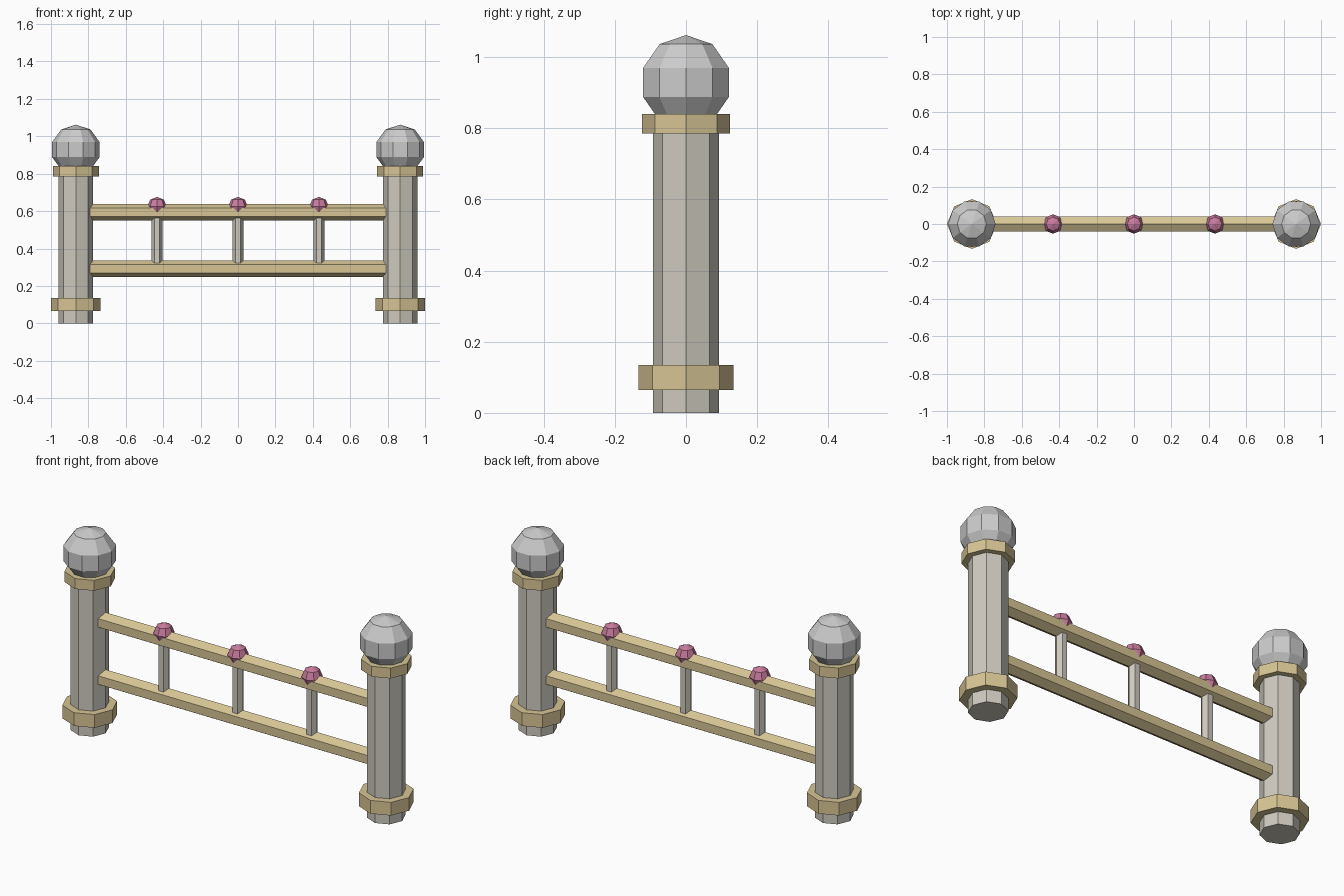
import bpy, bmesh, math
from mathutils import Matrix, Vector

if "Cube" in bpy.data.objects:
    bpy.data.objects.remove(bpy.data.objects["Cube"])


def material(name, rgb):
    m = bpy.data.materials.new(name)
    m.diffuse_color = (*rgb, 1)
    m.use_nodes = True
    m.node_tree.nodes["Principled BSDF"].inputs["Base Color"].default_value = m.diffuse_color
    return m


stone = material("pale_stone", (0.62, 0.59, 0.52))
brass = material("warm_tan", (0.68, 0.56, 0.30))
pink = material("pink_gem", (0.58, 0.20, 0.34))


def lathe(name, profile, sides, loc, mat=None, rot=None):
    """Faceted solid of revolution; the first corner lies on local +x."""
    bm = bmesh.new()
    rings = []
    for r, z in profile:
        if r == 0:
            rings.append([bm.verts.new((0, 0, z))] * sides)
        else:
            rings.append([bm.verts.new((r * math.cos(math.tau * i / sides),
                                        r * math.sin(math.tau * i / sides), z))
                          for i in range(sides)])
    for a, b in zip(rings, rings[1:]):
        for i in range(sides):
            j = (i + 1) % sides
            bm.faces.new(list(dict.fromkeys((a[i], a[j], b[j], b[i]))))
    # flat caps where the profile stays open
    if profile[0][0]:
        bm.faces.new(rings[0][::-1])
    if profile[-1][0]:
        bm.faces.new(rings[-1])
    bmesh.ops.recalc_face_normals(bm, faces=bm.faces)
    if rot:
        bm.transform(rot)
    me = bpy.data.meshes.new(name)
    bm.to_mesh(me)
    bm.free()
    ob = bpy.data.objects.new(name, me)
    ob.location = Vector(loc)
    if mat:
        me.materials.append(mat)
    bpy.context.collection.objects.link(ob)
    return ob


def prism(r, z0, z1):
    return [(r, z0), (r, z1)]


def ball(r, rings):
    pts = [(r * math.sin(math.pi * i / rings), -r * math.cos(math.pi * i / rings))
           for i in range(1, rings)]
    return [(0, -r)] + pts + [(0, r)]


# end posts with collars and ball finials
for side, s in (("left", -1), ("right", 1)):
    x = 0.867 * s
    lathe(side + "_post", prism(0.093, 0, 0.83), 8, (x, 0, 0), stone)
    lathe(side + "_base_collar", prism(0.133, 0.065, 0.135), 8, (x, 0, 0), brass)
    lathe(side + "_top_collar", prism(0.123, 0.785, 0.84), 8, (x, 0, 0), brass)
    lathe(side + "_ball_finial", ball(0.133, 5), 10, (x, 0, 0.929))

# hexagonal rails, one ridge pointing up
along_x = Matrix.Rotation(math.pi / 2, 4, 'Y')
for name, z in (("lower_rail", 0.292), ("upper_rail", 0.594)):
    lathe(name, prism(0.045, -0.82, 0.82), 6, (0, 0, z), brass, along_x)

# balusters and the gems above them
for i, x in enumerate((-0.433, 0, 0.433), 1):
    lathe(f"baluster_{i}", prism(0.029, 0.292, 0.594), 6, (x, 0, 0), stone)
    lathe(f"gem_{i}", ball(0.052, 4), 8, (x, 0, 0.624), pink)
